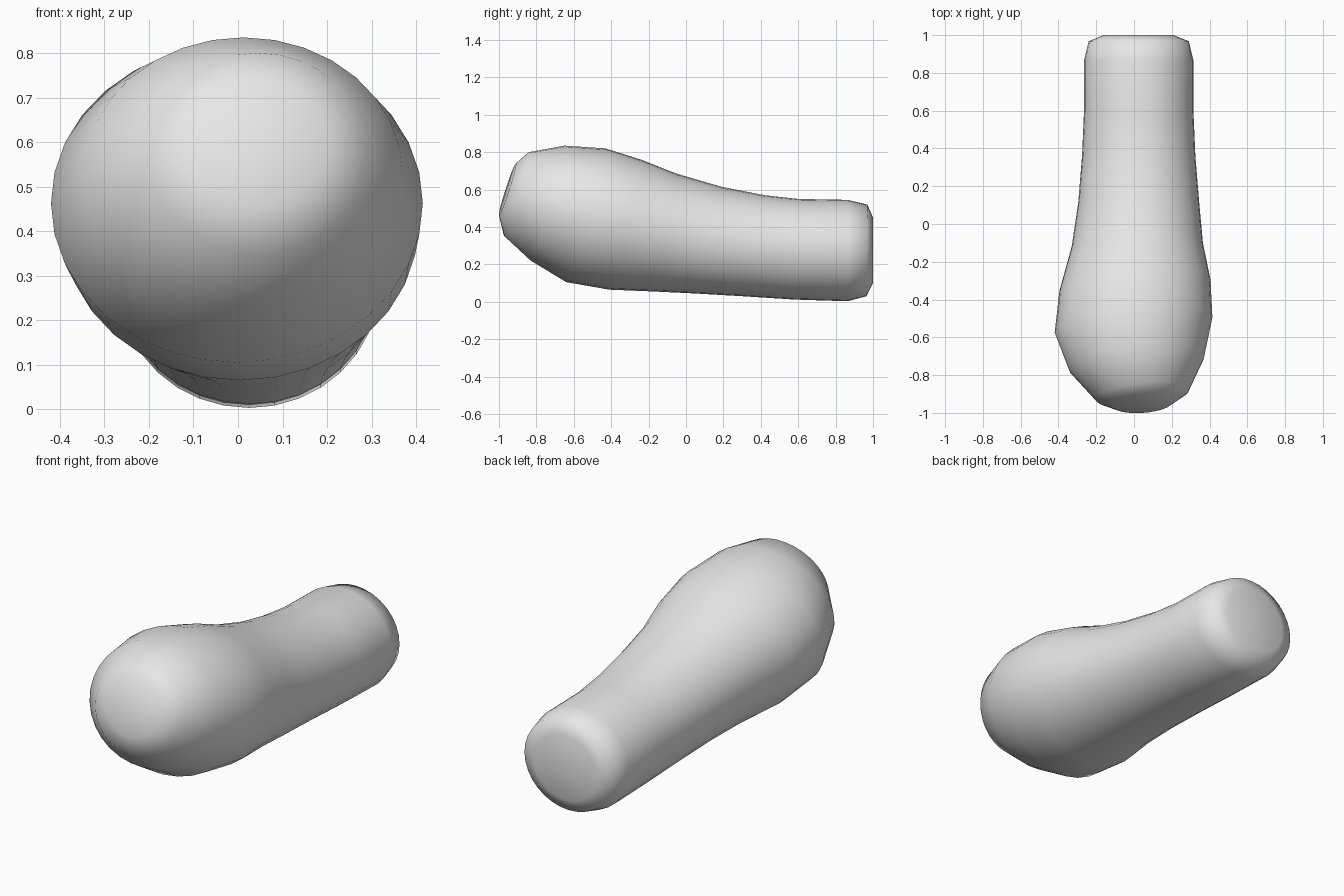
import bpy, bmesh, math
from mathutils import Vector

default_cube = bpy.data.objects.get("Cube")
if default_cube:
    bpy.data.objects.remove(default_cube, do_unlink=True)

SIDES = 32

# Cross-sections, front to back: top (y, z), bottom (y, z), left/right x limits, sideways skew
SECTIONS = [
    ((-.91, .74), (-1, .46), (-.11, .20), .01),
    ((-.84, .80), (-.97, .35), (-.20, .29), .025),
    ((-.65, .835), (-.83, .22), (-.345, .37), .03),
    ((-.43, .82), (-.64, .105), (-.42, .415), .04),
    ((-.24, .76), (-.41, .065), (-.395, .405), .03),
    ((-.05, .685), (-.17, .055), (-.33, .365), .01),
    ((.19, .615), (.04, .045), (-.295, .345), 0),
    ((.42, .57), (.3, .03), (-.275, .325), 0),
    ((.6, .55), (.58, .012), (-.265, .315), 0),
    ((.865, .545), (.865, .003), (-.265, .315), 0),
    ((.97, .52), (.965, .03), (-.24, .29), 0),
    ((1, .45), (1, .10), (-.16, .21), 0),
]


def make_material(name, value):
    mat = bpy.data.materials.new(name)
    mat.use_nodes = True
    colour = (value, value, value, 1)
    mat.diffuse_color = colour
    bsdf = next(n for n in mat.node_tree.nodes if n.type == "BSDF_PRINCIPLED")
    bsdf.inputs["Base Color"].default_value = colour
    return mat


def add_ring(bm, top, bottom, limits, skew):
    """Add a tilted elliptical ring and return its vertices and centre."""
    left, right = limits
    up = Vector((0, top[0] - bottom[0], top[1] - bottom[1])) / 2
    side = Vector(((right - left) / 2, skew, 0))
    centre = Vector(((left + right) / 2,
                     (top[0] + bottom[0]) / 2, (top[1] + bottom[1]) / 2))
    verts = []
    for i in range(SIDES):
        a = math.tau * i / SIDES
        verts.append(bm.verts.new(centre + side * math.cos(a) + up * math.sin(a)))
    return verts, centre


def add_cap(bm, ring, centre):
    """Close a ring with a fan of triangles."""
    hub = bm.verts.new(centre)
    for i in range(SIDES):
        bm.faces.new((hub, ring[i], ring[(i + 1) % SIDES]))


# Swollen, tapering body
bm = bmesh.new()
rings = [add_ring(bm, *section) for section in SECTIONS]
for (near, _), (far, _) in zip(rings, rings[1:]):
    for i in range(SIDES):
        j = (i + 1) % SIDES
        bm.faces.new((near[i], near[j], far[j], far[i]))

# Rounded front and back ends
add_cap(bm, *rings[0])
add_cap(bm, *rings[-1])

bmesh.ops.recalc_face_normals(bm, faces=bm.faces)
for face in bm.faces:
    face.smooth = True
mesh = bpy.data.meshes.new("tapered_body")
bm.to_mesh(mesh)
bm.free()
mesh.materials.append(make_material("light grey", .8))

body = bpy.data.objects.new("tapered_body", mesh)
bpy.context.collection.objects.link(body)
